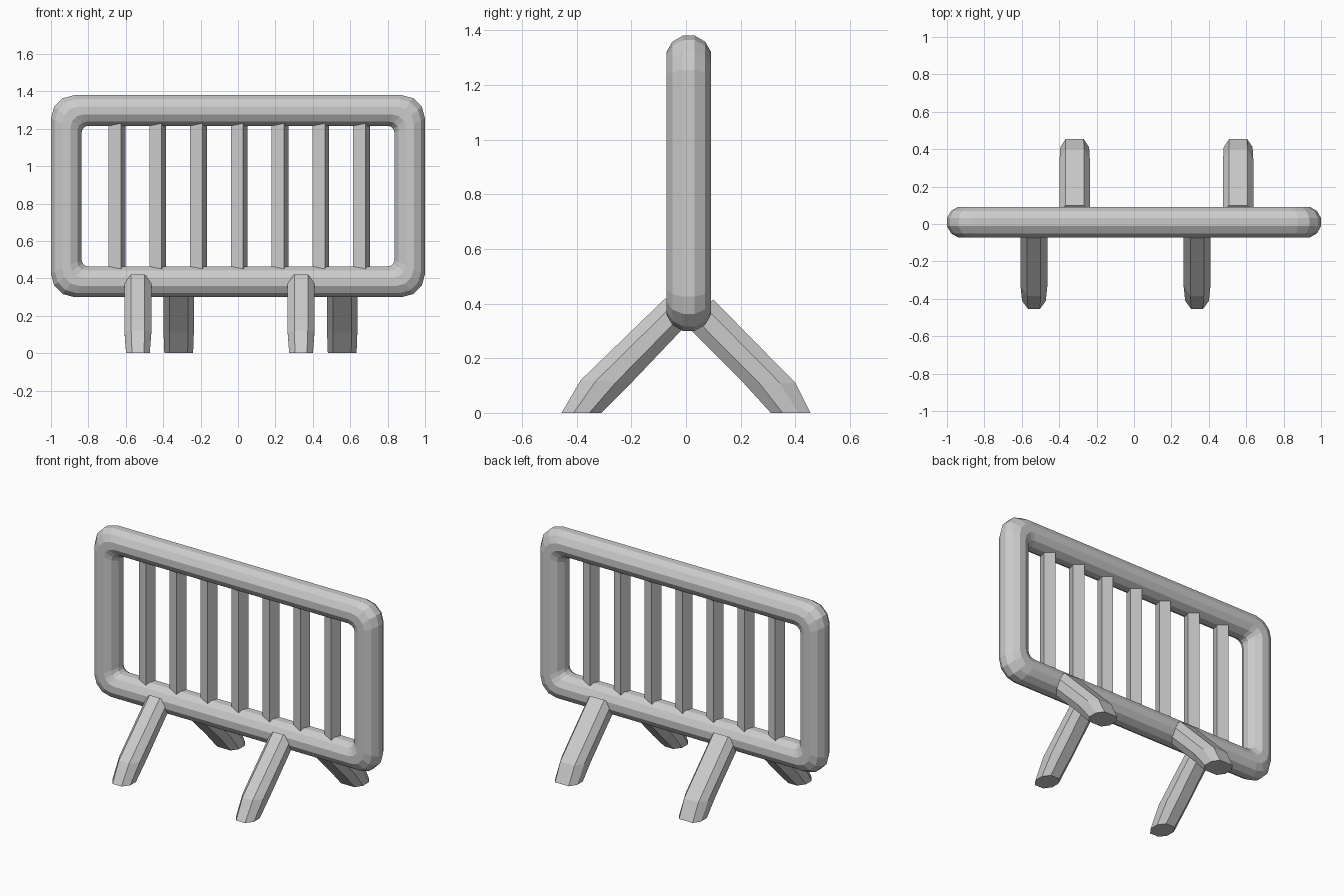
import bpy, bmesh
from math import sin, cos, pi, radians

if "Cube" in bpy.data.objects:
    bpy.data.objects.remove(bpy.data.objects["Cube"])


def loft(name, rings, close=False):
    """Skin equal-length point rings into a mesh; caps unless closed on itself."""
    bm = bmesh.new()
    loops = [[bm.verts.new(p) for p in ring] for ring in rings]
    n = len(loops[0])
    pairs = list(zip(loops, loops[1:]))
    if close:
        pairs.append((loops[-1], loops[0]))
    else:
        bm.faces.new(loops[0])
        bm.faces.new(loops[-1])
    for a, b in pairs:
        for i in range(n):
            j = (i + 1) % n
            bm.faces.new((a[i], a[j], b[j], b[i]))
    bmesh.ops.recalc_face_normals(bm, faces=bm.faces[:])
    mesh = bpy.data.meshes.new(name)
    bm.to_mesh(mesh)
    bm.free()
    ob = bpy.data.objects.new(name, mesh)
    bpy.context.collection.objects.link(ob)
    return ob


def rounded_rect(hx, hz, r, y, cz, seg=3):
    pts = []
    for q, (sx, sz) in enumerate([(1, 1), (-1, 1), (-1, -1), (1, -1)]):
        for s in range(seg + 1):
            a = (q + s / seg) * pi / 2
            pts.append((sx * (hx - r) + r * cos(a), y,
                        cz + sz * (hz - r) + r * sin(a)))
    return pts


# Frame: 12-sided tube around a rounded rectangle, tighter on the inside corners
TUBE, CY = 0.082, 0.01
rings = []
for k in range(12):
    a = radians(30 * k + 15)
    R = TUBE / cos(radians(15))
    o = R * cos(a)
    rings.append(rounded_rect(0.918 + o, 0.458 + o, 0.08 + 0.045 * o / TUBE,
                              CY + R * sin(a), 0.84))
loft("frame", rings, close=True)

# Upright bars: thin four-sided posts, slightly twisted about z
for i in range(7):
    x = 0.007 + (i - 3) * 0.218
    ring = [(x + 0.0495 * cos(radians(25 + 90 * k)),
             CY + 0.0495 * sin(radians(25 + 90 * k))) for k in range(4)]
    loft(f"bar_{i + 1}", [[(px, py, z) for px, py in ring] for z in (0.40, 1.28)])


def leg(name, x, w, flat, stations):
    """Stations give (lower point, upper point, width scale) in the y-z plane."""
    section = [(1, -0.4), (1, 0.4), (flat, 1), (-flat, 1),
               (-1, 0.4), (-1, -0.4), (-flat, -1), (flat, -1)]
    rings = []
    for (y0, z0), (y1, z1), s in stations:
        rings.append([(x + u * w * s, y0 + (y1 - y0) * (v + 1) / 2,
                       z0 + (z1 - z0) * (v + 1) / 2) for u, v in section])
    loft(name, rings)


# Splayed legs, offset left/right between the front and back pairs
for i, x in enumerate((-0.535, 0.337)):
    leg(f"front_leg_{i + 1}", x, 0.072, 0.5,
        [((0.0, 0.32), (-0.075, 0.42), 1),
         ((-0.20, 0.11), (-0.385, 0.12), 1),
         ((-0.31, 0), (-0.455, 0), 0.88)])
for i, x in enumerate((-0.317, 0.557)):
    leg(f"back_leg_{i + 1}", x, 0.081, 0.62,
        [((0.0, 0.32), (0.10, 0.415), 1),
         ((0.21, 0.11), (0.40, 0.11), 1),
         ((0.31, 0), (0.455, 0), 0.95)])
